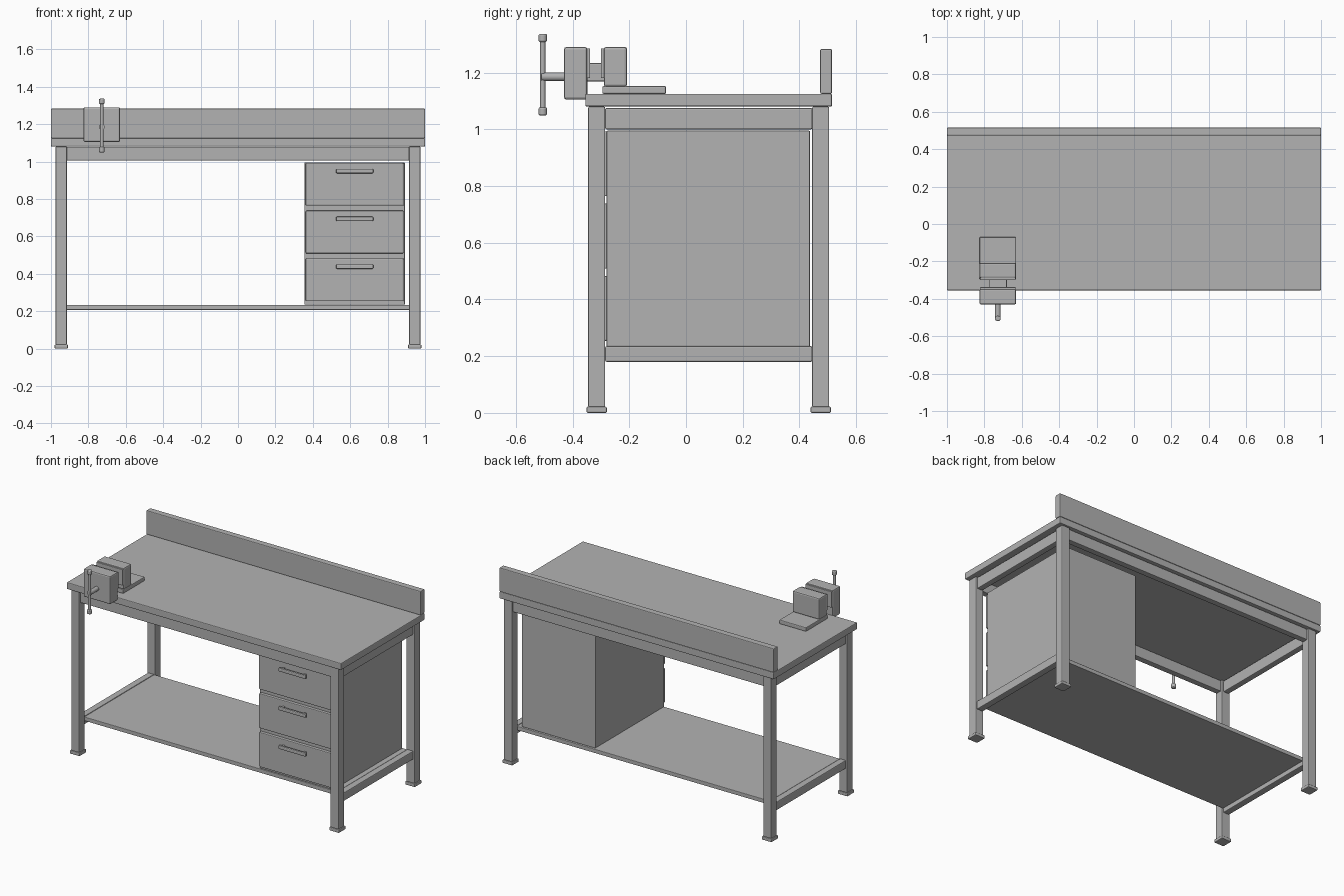
import bpy
import math

cube = bpy.data.objects.get("Cube")
if cube:
    bpy.data.objects.remove(cube, do_unlink=True)

grey = bpy.data.materials.new("plain grey")
grey.use_nodes = True
colour = (0.45, 0.45, 0.45, 1)
grey.diffuse_color = colour
grey.node_tree.nodes["Principled BSDF"].inputs["Base Color"].default_value = colour


def finish(ob, name, bevel):
    ob.name = name
    ob.data.materials.append(grey)
    if bevel:
        mod = ob.modifiers.new("soft edges", 'BEVEL')
        mod.width = bevel
        mod.segments = 2
        mod.limit_method = 'ANGLE'
    return ob


def box(name, x, y, z, bevel=0.005):
    """Box given by its (low, high) range on each axis."""
    ranges = (x, y, z)
    bpy.ops.mesh.primitive_cube_add(size=1, location=[(a + b) / 2 for a, b in ranges])
    ob = bpy.context.object
    ob.scale = [b - a for a, b in ranges]
    bpy.ops.object.transform_apply(location=False, rotation=False, scale=True)
    return finish(ob, name, bevel)


def rod(name, centre, radius, length, turn=(0, 0, 0), bevel=0):
    bpy.ops.mesh.primitive_cylinder_add(vertices=24, radius=radius, depth=length,
                                        location=centre, rotation=turn)
    ob = bpy.context.object
    bpy.ops.object.shade_smooth_by_angle()
    return finish(ob, name, bevel)


def around(c, half):
    return (c - half, c + half)


# Worktop and backsplash
box("worktop", (-1, 1), (-0.355, 0.515), (1.08, 1.125))
box("backsplash", (-1, 1), (0.473, 0.515), (1.125, 1.283))

# Legs with foot plates
leg_x, front_y, back_y = 0.945, -0.315, 0.475
for side, sx in (("left", 1), ("right", -1)):
    x = sx * leg_x
    for end, y in (("front", front_y), ("back", back_y)):
        box(f"{end}_{side}_leg", around(x, 0.03), around(y, 0.03), (0.02, 1.08))
        box(f"{end}_{side}_foot", around(x, 0.036), around(y, 0.036), (0, 0.022))
    # Side rails
    box(f"{side}_top_rail", around(x, 0.02), (-0.285, 0.445), (1.0, 1.075))
    box(f"{side}_low_rail", around(x, 0.022), (-0.285, 0.445), (0.18, 0.235))

# Long rails and shelf
for end, y in (("front", front_y), ("back", back_y)):
    box(f"{end}_top_rail", (-0.915, 0.915), around(y, 0.02), (1.005, 1.078))
box("shelf", (-0.922, 0.922), (-0.285, 0.445), (0.207, 0.233), 0.003)

# Drawer cabinet
box("cabinet", (0.355, 0.892), (-0.28, 0.437), (0.235, 0.995), 0.003)
for i in range(3):
    low = 0.253 + i * 0.2555
    box(f"drawer_front_{i + 1}", (0.362, 0.885), (-0.3, -0.275), (low, low + 0.229))
    grip_z = low + 0.185
    box(f"drawer_grip_{i + 1}", (0.524, 0.724), (-0.332, -0.315),
        around(grip_z, 0.012), 0.006)
    for x in (0.545, 0.703):
        box(f"grip_post_{i + 1}", around(x, 0.007), (-0.32, -0.295),
            around(grip_z, 0.007), 0)

# Bench vice
vice_x = -0.728
jaw = around(vice_x, 0.098)
box("vice_base", jaw, (-0.295, -0.07), (1.125, 1.152))
box("vice_rear_jaw", jaw, (-0.29, -0.208), (1.15, 1.29), 0.008)
box("vice_front_jaw", jaw, (-0.43, -0.348), (1.105, 1.29), 0.008)
box("vice_slide", around(vice_x, 0.048), (-0.36, -0.28), (1.168, 1.233))
for name, y in (("front", -0.344), ("rear", -0.294)):
    box(f"vice_{name}_jaw_plate", around(vice_x, 0.095), around(y, 0.006),
        (1.18, 1.285), 0.002)
rod("vice_screw", (vice_x, -0.465, 1.185), 0.015, 0.09, (math.pi / 2, 0, 0))
rod("vice_handle", (vice_x, -0.505, 1.192), 0.009, 0.27)
for name, z in (("top", 1.322), ("bottom", 1.063)):
    rod(f"vice_handle_{name}_knob", (vice_x, -0.505, z), 0.015, 0.028, bevel=0.005)
